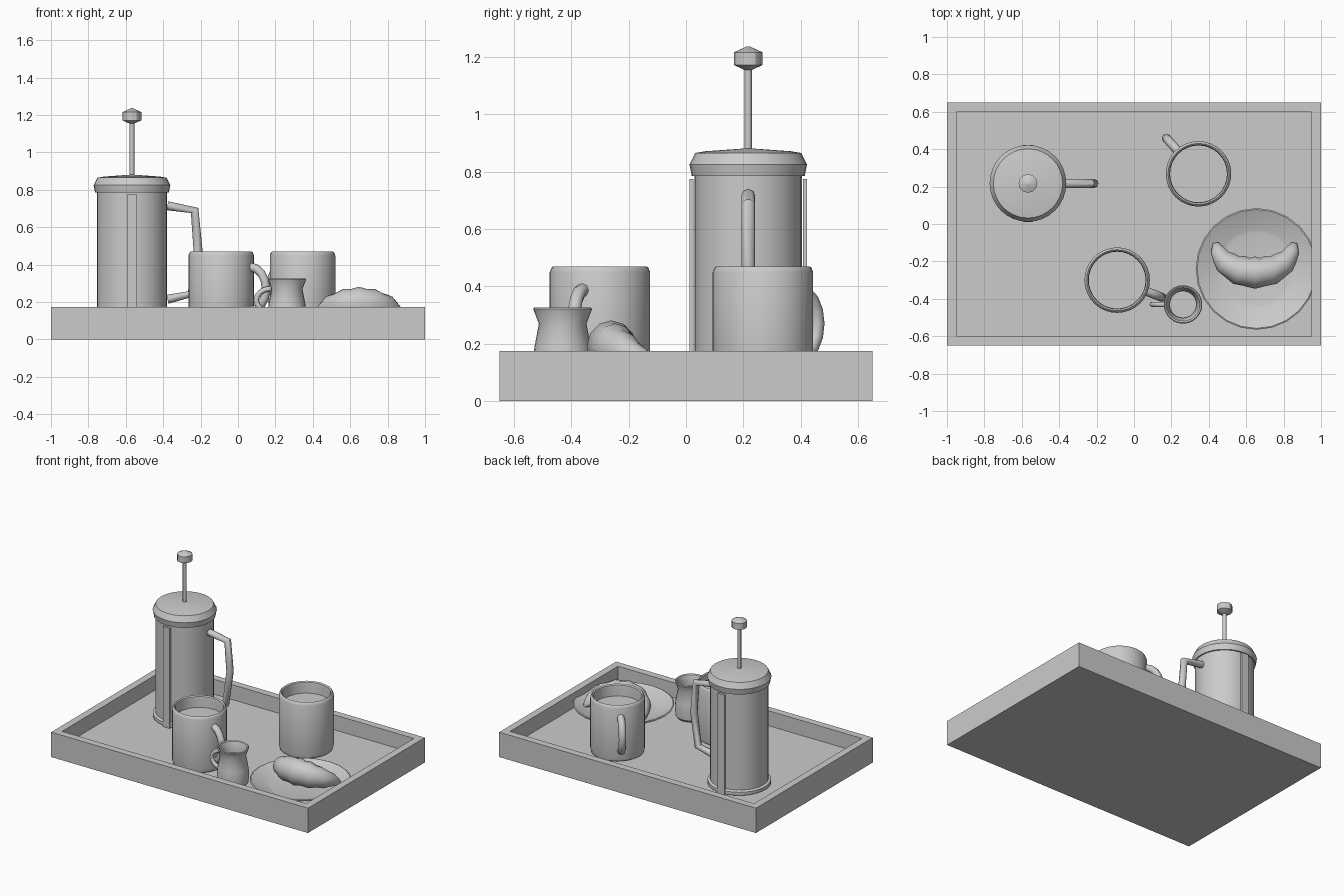
import bpy, bmesh, math
from mathutils import Vector

if "Cube" in bpy.data.objects:
    bpy.data.objects.remove(bpy.data.objects["Cube"])

FLOOR = 0.07


def make(name, bm, angle=35):
    bmesh.ops.recalc_face_normals(bm, faces=bm.faces)
    me = bpy.data.meshes.new(name)
    bm.to_mesh(me)
    bm.free()
    ob = bpy.data.objects.new(name, me)
    bpy.context.collection.objects.link(ob)
    if angle:
        bpy.ops.object.select_all(action='DESELECT')
        ob.select_set(True)
        bpy.context.view_layer.objects.active = ob
        bpy.ops.object.shade_smooth_by_angle(angle=math.radians(angle))
    return ob


def loft(bm, rings, closed=False):
    """Bridge successive rings of points and cap the ends."""
    vs = [[bm.verts.new(p) for p in r] for r in rings]
    n = len(vs[0])
    for a, b in zip(vs, vs[1:]):
        for i in range(n):
            j = (i + 1) % n
            bm.faces.new((a[i], a[j], b[j], b[i]))
    bm.faces.new(vs[0][::-1])
    bm.faces.new(vs[-1])


def lathe(name, x, y, profile, n=32, angle=35):
    bm = bmesh.new()
    loft(bm, [[(x + r * math.cos(2 * math.pi * i / n),
                y + r * math.sin(2 * math.pi * i / n), z) for i in range(n)]
              for r, z in profile])
    return make(name, bm, angle)


def tube(name, pts, radius, side, n=8):
    """Round tube along a planar path; side is the normal of the plane."""
    bm, rings = bmesh.new(), []
    pts = [Vector(p) for p in pts]
    for k, p in enumerate(pts):
        t = (pts[min(k + 1, len(pts) - 1)] - pts[max(k - 1, 0)]).normalized()
        u = t.cross(side)
        rings.append([p + radius * (math.cos(2 * math.pi * i / n) * u +
                                    math.sin(2 * math.pi * i / n) * side) for i in range(n)])
    loft(bm, rings)
    return make(name, bm, 60)


def box(name, x0, x1, y0, y1, z0, z1):
    bm = bmesh.new()
    loft(bm, [[(x0, y0, z), (x1, y0, z), (x1, y1, z), (x0, y1, z)] for z in (z0, z1)])
    return make(name, bm, 0)


def loop_handle(name, x, y, ang, r0, reach, zc, half, radius):
    d = Vector((math.cos(ang), math.sin(ang), 0))
    side = Vector((-d.y, d.x, 0))
    pts = []
    for k in range(9):
        a = math.pi / 2 - math.pi * k / 8
        pts.append(Vector((x, y, zc + half * math.sin(a))) + d * (r0 + reach * math.cos(a)))
    tube(name, pts, radius, side)


# Tray: outer block with a recessed floor
bm = bmesh.new()
loft(bm, [[(sx * a, sy * b, z) for sx, sy in ((-1, -1), (1, -1), (1, 1), (-1, 1))]
          for a, b, z in ((1, .65, 0), (1, .65, .175), (.95, .60, .175), (.95, .60, FLOOR))])
make("tray", bm, 0)

# Coffee press
px, py = -.567, .217
lathe("press_base", px, py, [(.19, FLOOR), (.203, .078), (.203, .10), (.19, .108)])
lathe("press_body", px, py, [(.187, FLOOR + .01), (.187, .80)])
lathe("press_lid", px, py, [(.197, .785), (.205, .825), (.185, .865), (.15, .871), (.01, .881)])
lathe("plunger_rod", px, py, [(.0125, .86), (.0125, 1.16)], 12)
lathe("plunger_knob", px, py, [(.004, 1.15), (.05, 1.172), (.05, 1.216), (.004, 1.237)], 12, 30)
for s, nm in ((-1, "front"), (1, "back")):
    ya, yb = sorted((py + s * .19, py + s * .205))
    box("press_strap_" + nm, px - .027, px + .027, ya, yb, FLOOR, .775)
tube("press_handle", [(px + x, py, z) for x, z in
     ((.19, .715), (.335, .69), (.353, .48), (.32, .245), (.19, .215))],
     .024, Vector((0, 1, 0)))

# Mugs with coffee inside
for nm, x, y, ang in (("front", -.09, -.30, math.radians(-21)),
                      ("back", .345, .268, math.radians(132))):
    lathe("mug_" + nm, x, y, [(.155, FLOOR), (.17, .08), (.175, .10), (.175, .45), (.169, .465),
                              (.163, .47), (.155, .463), (.152, .44), (.152, .10)])
    lathe("coffee_" + nm, x, y, [(.1525, .38), (.1525, .388)])
    loop_handle("mug_handle_" + nm, x, y, ang, .165, .092, .27, .118, .024)

# Milk jug
jx, jy = .262, -.43
lathe("milk_jug", jx, jy, [(.088, FLOOR), (.10, .085), (.103, .15), (.098, .19), (.083, .27),
                           (.103, .322), (.098, .327), (.09, .322), (.072, .27), (.088, .18),
                           (.088, .10)], 24)
lathe("milk", jx, jy, [(.079, .245), (.077, .25)], 24)
loop_handle("jug_handle", jx, jy, math.pi, .085, .08, .21, .062, .014)

# Plate, tucked under the tray's right lip
lathe("plate", .655, -.24, [(.19, FLOOR), (.22, .075), (.322, .124), (.325, .13), (.318, .133),
                            (.215, .09), (.19, .085)], 24)

# Croissant: ridged, tapering crescent
bm, rings, n = bmesh.new(), [], 12
steps = 7
for k in range(2 * steps + 1):
    t = -1 + k / steps
    a = t * math.radians(82)
    c = Vector((.647 + .212 * math.sin(a), -.068 - .192 * math.cos(a) ** .9, 0))
    env = .016 + .066 * math.cos(t * math.pi / 2) ** .75
    r = env * (1.05 if k % 2 else .95)
    out = Vector((math.sin(a), -math.cos(a), 0))
    zc = .10 + env * 1.08
    rings.append([c + out * r * math.cos(2 * math.pi * i / n) +
                  Vector((0, 0, zc + 1.08 * r * math.sin(2 * math.pi * i / n))) for i in range(n)])
loft(bm, rings)
make("croissant", bm, 50)
